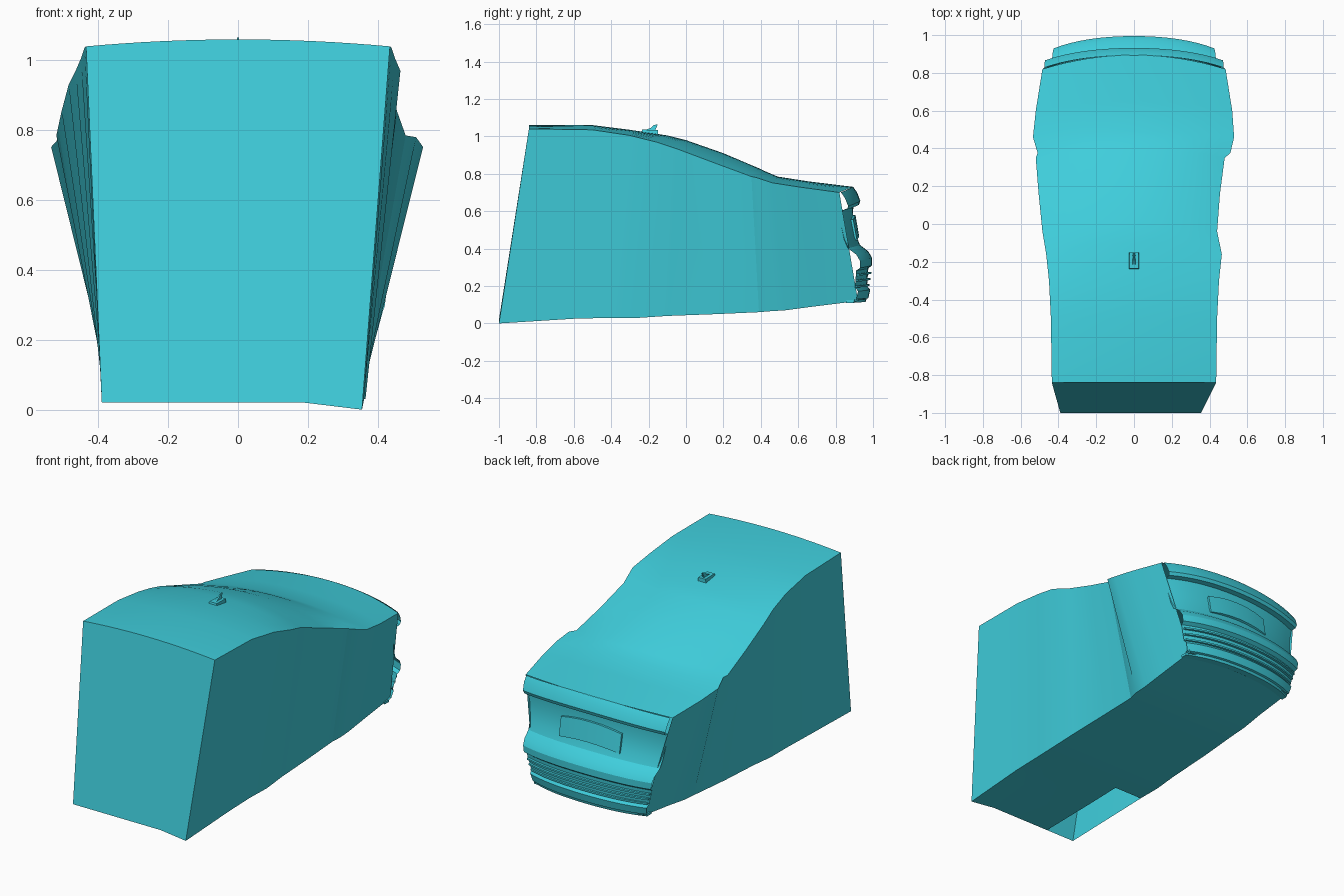
import bpy, bmesh, math

if "Cube" in bpy.data.objects:
    bpy.data.objects.remove(bpy.data.objects["Cube"])

def make(name, verts, faces, angle=25):
    me = bpy.data.meshes.new(name)
    me.from_pydata(verts, [], faces)
    bm = bmesh.new()
    bm.from_mesh(me)
    bmesh.ops.recalc_face_normals(bm, faces=bm.faces)
    bm.to_mesh(me)
    bm.free()
    ob = bpy.data.objects.new(name, me)
    bpy.context.collection.objects.link(ob)
    mat = bpy.data.materials.get("cyan") or bpy.data.materials.new("cyan")
    mat.diffuse_color = (0.05, 0.62, 0.72, 1)
    mat.use_nodes = True
    mat.node_tree.nodes["Principled BSDF"].inputs["Base Color"].default_value = mat.diffuse_color
    me.materials.append(mat)
    bpy.ops.object.select_all(action='DESELECT')
    ob.select_set(True)
    bpy.context.view_layer.objects.active = ob
    bpy.ops.object.shade_smooth_by_angle(angle=math.radians(angle))
    return ob

# Body stations: roof centre (y, z), roof edge (y, z, right x, left x), sill (y, z, right x, left x)
stations = [
    (-.84, 1.06, -.84, 1.04, .435, .435, -1.0, .02, .355, .39),
    (-.50, 1.06, -.50, 1.035, .44, .44, -.60, .025, .36, .385),
    (-.30, 1.035, -.30, 1.005, .45, .45, -.40, .03, .36, .385),
    (-.10, 1.005, -.16, .97, .465, .465, -.25, .03, .365, .385),
    (.00, .98, -.04, .93, .44, .485, -.10, .04, .36, .38),
    (.20, .91, .16, .855, .455, .505, .17, .05, .355, .375),
    (.40, .825, .35, .785, .48, .52, .39, .06, .35, .365),
    (.42, .815, .375, .78, .51, .51, .45, .065, .36, .365),
    (.49, .785, .46, .752, .53, .535, .53, .07, .36, .365),
    (.65, .76, .60, .73, .52, .52, .68, .09, .36, .36),
    (.895, .73, .82, .70, .485, .485, .92, .12, .36, .36),
]
NR = 16  # roof segments
verts, faces = [], []
for i, (yc, zc, yt, zt, xr, xl, yb, zb, br, bl) in enumerate(stations):
    ring = [(-bl, yb, zb)]
    for k in range(NR + 1):
        u = 2 * k / NR - 1
        f = 1 - u * u
        ring.append((u * (xr if u > 0 else xl), yt + (yc - yt) * f, zt + (zc - zt) * f))
    ring.append((br, yb, 0 if i == 0 else zb))
    ring += [(.19, yb, zb), (-.20, yb, zb)]
    verts += ring
n = NR + 5
for i in range(len(stations) - 1):
    for k in range(n):
        if k == n - 1 and i < 2:
            continue  # open corner in the floor
        a, b = i * n + k, i * n + (k + 1) % n
        faces.append((a, b, b + n, a + n))
faces.append(tuple(range(n)))  # flat slanted end
make("body_shell", verts, faces, 20)

def curved_strip(name, prof, bow=.065, closed=False, seg=20, angle=25):
    """Sweep a (y, z, half width) profile across the bowed end of the body."""
    vs, fs = [], []
    m = len(prof)
    for k in range(seg + 1):
        u = 2 * k / seg - 1
        for y, z, w in prof:
            d = bow * (.75 * u * u + .25 * u ** 4)
            vs.append((u * w, y - d, z - .03 * u * u * min(1, z / .7)))
    for k in range(seg):
        for j in range(m if closed else m - 1):
            a, b = k * m + j, k * m + (j + 1) % m
            fs.append((a, b, b + m, a + m))
    if closed:
        fs += [tuple(range(m)), tuple(range(seg * m, seg * m + m))]
    return make(name, vs, fs, angle)

# Bumper face with overhanging lip, recessed middle and stepped lower part
curved_strip("bumper_fascia", [
    (.893, .731, .475), (.915, .70, .475), (.932, .655, .47), (.925, .635, .465),
    (.895, .63, .46), (.892, .56, .45), (.91, .47, .44), (.93, .42, .435),
    (.975, .385, .43), (.995, .35, .425), (.995, .31, .42), (.975, .295, .415),
    (.968, .20, .39), (.985, .18, .385), (.975, .135, .375), (.93, .12, .365)])

# Slats across the lower opening
for i in range(3):
    z, w = .205 + .033 * i, .385 + .009 * i
    y = .982 + .005 * i
    curved_strip(f"lower_slat_{i + 1}",
                 [(y - .015, z - .005, w), (y, z - .005, w), (y, z + .005, w), (y - .015, z + .005, w)],
                 closed=True)

# Bottom splitter
curved_strip("lower_splitter", [(.92, .115, .37), (.96, .115, .37), (.965, .13, .37), (.92, .13, .37)],
             closed=True)

# Blank plate panel in the recess
curved_strip("blank_plate", [(.915, .46, .2), (.926, .465, .2), (.906, .58, .2), (.89, .58, .2)],
             bow=.012, closed=True, seg=6)

def prism(name, outline, widths):
    """Side outline (y, z) given a half width per point, capped on both sides."""
    m = len(outline)
    vs = [(s * w, y, z) for s in (-1, 1) for (y, z), w in zip(outline, widths)]
    fs = [tuple(range(m)), tuple(range(m, 2 * m))]
    fs += [(j, (j + 1) % m, (j + 1) % m + m, j + m) for j in range(m)]
    return make(name, vs, fs)

# Roof antenna: base pad and fin
prism("antenna_base", [(-.24, 1.015), (-.15, 1.0), (-.15, 1.034), (-.235, 1.036)], [.028, .028, .024, .024])
prism("antenna_fin", [(-.22, 1.034), (-.165, 1.032), (-.15, 1.065), (-.172, 1.06), (-.19, 1.044)],
      [.007, .007, .003, .003, .005])
